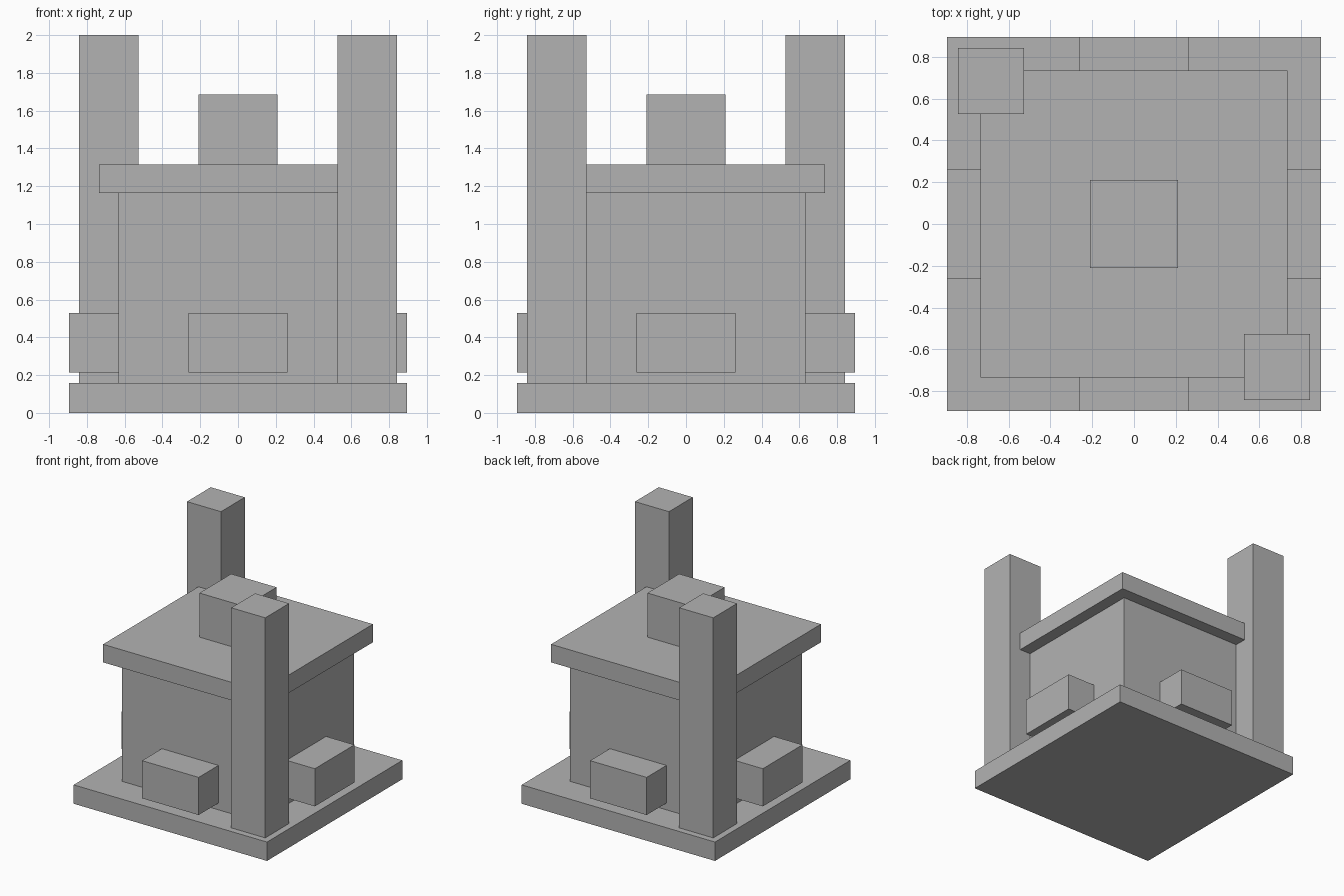
import bpy
import math

if "Cube" in bpy.data.objects:
    bpy.data.objects.remove(bpy.data.objects["Cube"])

grey = bpy.data.materials.new("plain_grey")
grey.diffuse_color = (0.45, 0.45, 0.45, 1)
grey.use_nodes = True
grey.node_tree.nodes["Principled BSDF"].inputs["Base Color"].default_value = grey.diffuse_color


def box(name, x, y, z0, z1, width, depth):
    """Box centred on x, y that spans z0 to z1."""
    bpy.ops.mesh.primitive_cube_add(size=1, location=(x, y, (z0 + z1) / 2))
    ob = bpy.context.object
    ob.name = name
    ob.scale = (width, depth, z1 - z0)
    bpy.ops.object.transform_apply(location=False, rotation=False, scale=True)
    ob.data.materials.append(grey)
    return ob


# Stacked core: base slab, main body, roof slab and cap
box("base_slab", 0, 0, 0, 0.158, 1.79, 1.79)
box("main_body", 0, 0, 0.158, 1.165, 1.265, 1.265)
box("roof_slab", 0, 0, 1.165, 1.316, 1.47, 1.47)
box("roof_cap", 0, 0, 1.316, 1.685, 0.42, 0.42)

# Tall posts on two opposite corners
for side, name in ((1, "front_right_post"), (-1, "back_left_post")):
    box(name, side * 0.684, -side * 0.684, 0.158, 2.0, 0.315, 0.315)

# One block sticking out of each wall
for i, name in enumerate(("right_block", "back_block", "left_block", "front_block")):
    a = i * math.pi / 2
    x, y = round(math.cos(a)), round(math.sin(a))
    box(name, x * 0.633, y * 0.633, 0.215, 0.53, 0.524, 0.524)
